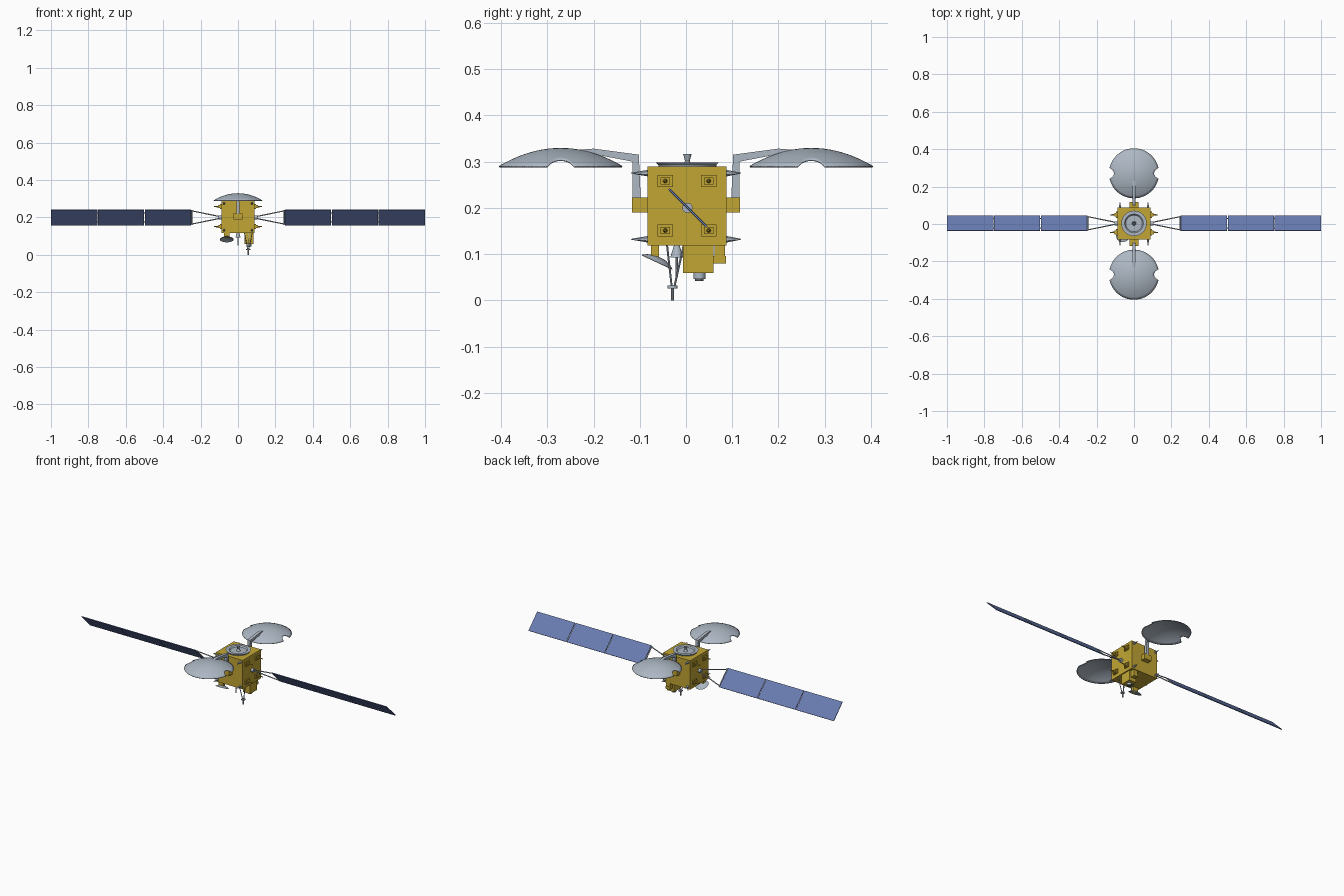
import bpy, bmesh, math
from mathutils import Vector, Matrix

if "Cube" in bpy.data.objects:
    bpy.data.objects.remove(bpy.data.objects["Cube"])


def material(name, rgb):
    m = bpy.data.materials.new(name)
    m.diffuse_color = (*rgb, 1)
    m.use_nodes = True
    m.node_tree.nodes["Principled BSDF"].inputs["Base Color"].default_value = m.diffuse_color
    return m


GOLD = material("gold_foil", (0.54, 0.38, 0.035))
SILVER = material("silver", (0.42, 0.48, 0.55))
BLUE = material("solar_blue", (0.14, 0.20, 0.44))
DARK = material("dark_grey", (0.12, 0.12, 0.13))


def finish(bm, name, mat, smooth=False):
    bmesh.ops.recalc_face_normals(bm, faces=bm.faces)
    me = bpy.data.meshes.new(name)
    bm.to_mesh(me)
    bm.free()
    me.materials.append(mat)
    ob = bpy.data.objects.new(name, me)
    bpy.context.collection.objects.link(ob)
    if smooth:
        bpy.ops.object.select_all(action='DESELECT')
        ob.select_set(True)
        bpy.context.view_layer.objects.active = ob
        bpy.ops.object.shade_smooth_by_angle(angle=math.radians(35))
    return ob


def box(name, lo, hi, mat, rot=None):
    lo, hi = Vector(lo), Vector(hi)
    bm = bmesh.new()
    size = Matrix.Diagonal((*(hi - lo), 1))
    bmesh.ops.create_cube(bm, size=1, matrix=Matrix.Translation((lo + hi) / 2) @ (rot or Matrix()) @ size)
    return finish(bm, name, mat)


def rod(name, a, b, r1, mat, r2=None, n=12):
    a, b = Vector(a), Vector(b)
    d = b - a
    m = Matrix.Translation((a + b) / 2) @ d.to_track_quat('Z', 'Y').to_matrix().to_4x4()
    bm = bmesh.new()
    bmesh.ops.create_cone(bm, cap_ends=True, segments=n, radius1=r1,
                          radius2=r1 if r2 is None else r2, depth=d.length, matrix=m)
    return finish(bm, name, mat, n > 8)


def lathe(name, profile, centre, mat, n=40, rot=None):
    bm = bmesh.new()
    m = Matrix.Translation(centre) @ (rot or Matrix())
    rings = [[bm.verts.new(m @ Vector((r * math.cos(t), r * math.sin(t), z)))
              for t in (2 * math.pi * i / n for i in range(n))] for r, z in profile]
    for p, q in zip(rings, rings[1:]):
        for i in range(n):
            j = (i + 1) % n
            bm.faces.new((p[i], p[j], q[j], q[i]))
    bmesh.ops.remove_doubles(bm, verts=bm.verts, dist=1e-5)
    return finish(bm, name, mat, True)


def extrude_yz(name, pts, x0, x1, mat):
    bm = bmesh.new()
    a = [bm.verts.new((x0, y, z)) for y, z in pts]
    b = [bm.verts.new((x1, y, z)) for y, z in pts]
    bm.faces.new(a)
    bm.faces.new(b[::-1])
    for i in range(len(pts)):
        j = (i + 1) % len(pts)
        bm.faces.new((a[i], a[j], b[j], b[i]))
    return finish(bm, name, mat)


def notched_dish(name, cy):
    """Domed reflector with a round bite at each x side."""
    R, bite, n, k = 0.133, 0.026, 144, 10
    bm = bmesh.new()
    rings = []
    for i in range(k + 1):
        ring = []
        for j in range(n):
            t = 2 * math.pi * j / n
            r, s = R, R * math.sin(t)
            if abs(s) < bite:
                r = R * abs(math.cos(t)) - math.sqrt(bite ** 2 - s ** 2)
            r *= i / k
            z = 0.289 + 0.039 * (1 - (r / R) ** 2)
            ring.append(bm.verts.new((r * math.cos(t), cy + r * math.sin(t), z)))
        rings.append(ring)
    for p, q in zip(rings, rings[1:]):
        for i in range(n):
            j = (i + 1) % n
            bm.faces.new((p[i], p[j], q[j], q[i]))
    bmesh.ops.remove_doubles(bm, verts=bm.verts, dist=1e-5)
    ob = finish(bm, name, SILVER, True)
    mod = ob.modifiers.new("thickness", 'SOLIDIFY')
    mod.thickness, mod.offset = 0.003, 0
    return ob


CY, CZ = 0.003, 0.2

# main body
box("body", (-0.089, -0.083, 0.118), (0.089, 0.088, 0.289), GOLD)

# solar wings, tilted 45 degrees about x
TILT = Matrix.Rotation(math.radians(-45), 4, 'X')
AXIS = Vector((0, CY + 0.001, CZ))
edge = TILT @ Vector((0, 1, 0))
for s in (-1, 1):
    side = "right" if s > 0 else "left"
    for i in range(3):
        x0, x1 = 0.25 + 0.25 * i + 0.002, 0.5 + 0.25 * i - (0.002 if i < 2 else 0)
        xa, xb = sorted((s * x0, s * x1))
        box(f"{side}_solar_panel_{i}", (xa, AXIS.y - 0.058, CZ - 0.002),
            (xb, AXIS.y + 0.058, CZ + 0.002), BLUE, TILT)
        if i:
            for e in (-0.035, 0.035):
                c = AXIS + edge * e + Vector((s * (0.25 + 0.25 * i), 0, 0))
                rod("panel_hinge", c - Vector((0.005, 0, 0)), c + Vector((0.005, 0, 0)), 0.0025, DARK, n=8)
    rod(f"{side}_wing_hub", (s * 0.088, CY, CZ), (s * 0.103, CY, CZ), 0.011, SILVER, n=20)
    for e in (-1, 1):
        rod(f"{side}_yoke_strut", AXIS + edge * e * 0.007 + Vector((s * 0.098, 0, 0)),
            AXIS + edge * e * 0.05 + Vector((s * 0.247, 0, 0)), 0.003, SILVER, n=8)
    x = Vector((s * 0.247, 0, 0))
    rod(f"{side}_yoke_bar", AXIS - edge * 0.055 + x, AXIS + edge * 0.055 + x, 0.003, SILVER, n=8)

    # stepped thruster mounts on the side faces
    for y in (-0.045, 0.049):
        for z in (0.151, 0.258):
            for w, h, d0, d1, m in ((0.017, 0.013, 0.088, 0.096, GOLD), (0.010, 0.008, 0.096, 0.104, GOLD)):
                xa, xb = sorted((s * d0, s * d1))
                box("thruster_mount", (xa, y - w, z - h), (xb, y + w, z + h), m)
            rod("thruster_tip", (s * 0.103, y, z), (s * 0.128, y, z), 0.005, GOLD, 0.002, 8)

# offset reflectors, arms and face spikes, front and back
for s in (-1, 1):
    side = "back" if s > 0 else "front"
    notched_dish(f"{side}_reflector", s * 0.271)
    ya, yb = sorted((s * 0.082, s * 0.117))
    box(f"{side}_arm_bracket", (-0.023, ya, 0.19), (0.023, yb, 0.222), GOLD)
    arm = [(0.098, 0.222), (0.116, 0.222), (0.116, 0.300), (0.2, 0.316), (0.24, 0.325),
           (0.2, 0.328), (0.102, 0.315)]
    extrude_yz(f"{side}_reflector_arm", [(s * y, z) for y, z in arm], -0.009, 0.009, SILVER)
    y0 = 0.088 if s > 0 else -0.083
    for x in (-0.075, 0.075):
        for z in (0.132, 0.275):
            rod(f"{side}_spike", (x, y0, z), (x, s * 0.119, z), 0.007, SILVER, 0.0008, 6)

# top adapter ring and engine
lathe("adapter_ring", [(0, 0.003), (0.044, 0.003), (0.05, 0.010), (0.068, 0.010), (0.063, 0.005),
                       (0.062, -0.001), (0, -0.001)], (0, CY, 0.288), SILVER)
lathe("engine_bell", [(0, 0), (0.012, 0), (0.005, 0.011), (0.009, 0.026), (0.007, 0.026),
                      (0.003, 0.012), (0, 0.012)], (0, CY, 0.29), SILVER, 20)

# underside instrument box with lens
box("instrument_box", (0.036, -0.006, 0.059), (0.083, 0.060, 0.119), GOLD)
rod("instrument_lens", (0.058, 0.029, 0.060), (0.058, 0.029, 0.046), 0.013, SILVER, n=20)
rod("lens_glass", (0.058, 0.029, 0.0465), (0.058, 0.029, 0.042), 0.009, DARK, n=20)
box("sensor_box", (0.045, 0.058, 0.080), (0.072, 0.087, 0.096), GOLD)
box("sensor_mount", (0.045, 0.062, 0.096), (0.072, 0.084, 0.119), GOLD)

# tripod antenna reaching the lowest point
for i in range(3):
    t = math.radians(90 + 120 * i)
    rod("tripod_leg", (0.055 + 0.024 * math.cos(t), -0.029 + 0.024 * math.sin(t), 0.119),
        (0.055 + 0.004 * math.cos(t), -0.029 + 0.004 * math.sin(t), 0.03), 0.0022, SILVER, n=8)
rod("tripod_plate", (0.055, -0.029, 0.032), (0.055, -0.029, 0.026), 0.011, SILVER, n=20)
rod("tripod_tip", (0.055, -0.029, 0.028), (0.055, -0.029, 0), 0.0035, SILVER, n=10)

# small tilted dish and bracket at the front left
lathe("small_dish", [(0, 0.006), (0.015, 0.005), (0.028, 0), (0.037, -0.006), (0.035, -0.007),
                     (0.026, -0.003), (0, 0.003)], (-0.06, -0.060, 0.088), SILVER, 32,
      Matrix.Rotation(math.radians(-25), 4, 'X'))
box("small_dish_bracket", (-0.075, -0.076, 0.092), (-0.045, -0.058, 0.119), GOLD)

# centre probe with feed cup
rod("centre_probe", (0, -0.02, 0.119), (0, -0.02, 0.05), 0.003, SILVER, n=8)
rod("probe_cup", (0, -0.02, 0.119), (0, -0.02, 0.093), 0.006, SILVER, 0.014, 16)
